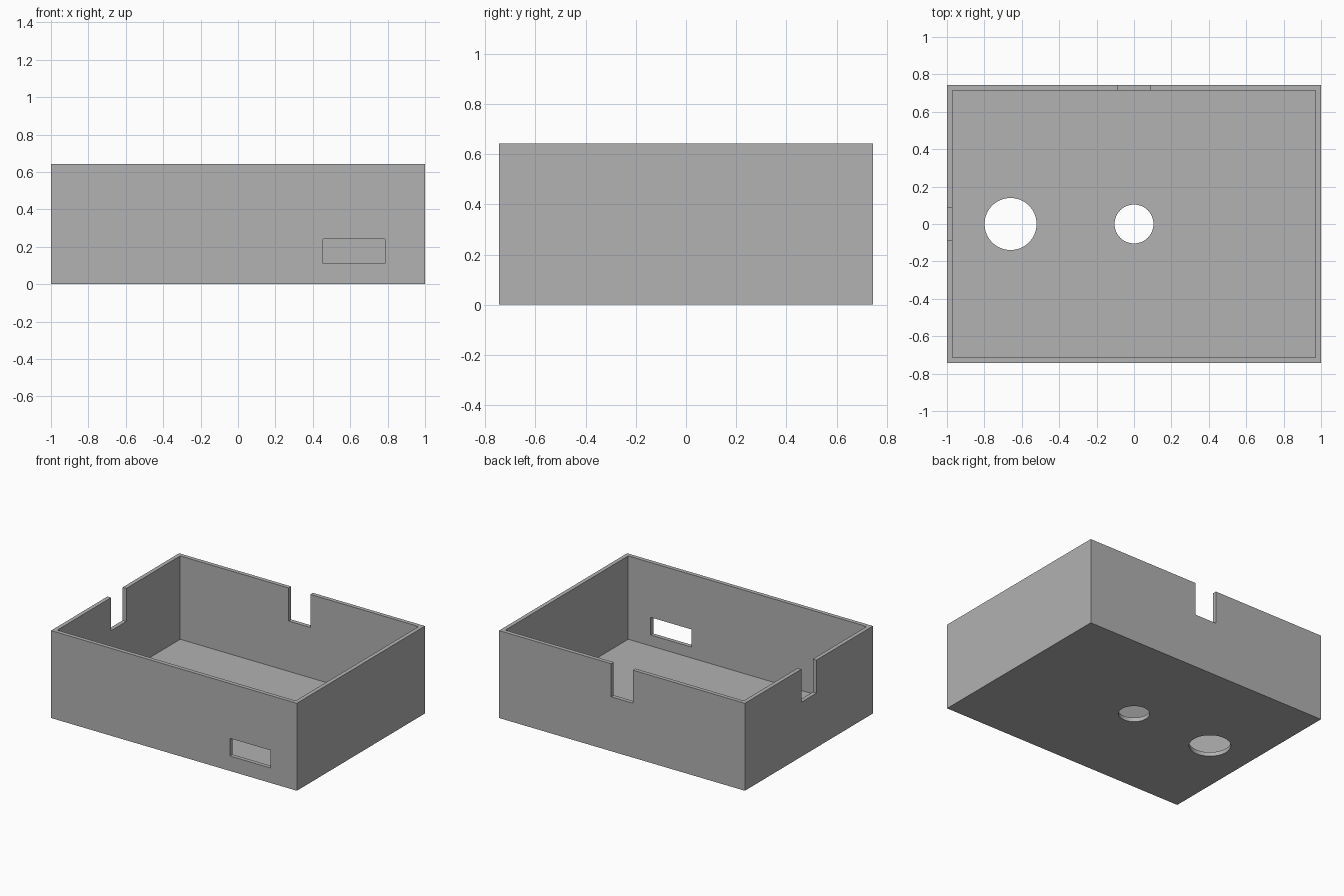
import bpy

default = bpy.data.objects.get("Cube")
if default:
    bpy.data.objects.remove(default, do_unlink=True)

HALF_X, HALF_Y, HEIGHT, WALL = 1.0, 0.744, 0.643, 0.03

grey = bpy.data.materials.new("plain grey")
grey.use_nodes = True
colour = (0.445, 0.445, 0.445, 1)
grey.diffuse_color = colour
grey.node_tree.nodes["Principled BSDF"].inputs["Base Color"].default_value = colour


def block(name, x, y, z):
    """Box spanning the given (low, high) pair on each axis."""
    spans = (x, y, z)
    bpy.ops.mesh.primitive_cube_add(size=1, location=[(a + b) / 2 for a, b in spans])
    ob = bpy.context.object
    ob.name = name
    ob.scale = [b - a for a, b in spans]
    bpy.ops.object.transform_apply(location=True, rotation=True, scale=True)
    ob.data.materials.append(grey)
    return ob


def drill(name, x, radius):
    """Vertical round cutter through the floor."""
    bpy.ops.mesh.primitive_cylinder_add(vertices=64, radius=radius, depth=0.2, location=(x, 0, 0))
    ob = bpy.context.object
    ob.name = name
    ob.data.materials.append(grey)
    return ob


# Outer shell
tray = block("open_box", (-HALF_X, HALF_X), (-HALF_Y, HALF_Y), (0, HEIGHT))

# Cavity, wall slots, front window and floor holes
slot, slot_z = (-0.088, 0.088), (HEIGHT - 0.243, HEIGHT + 0.1)
cutters = [
    block("cavity_cutter", (WALL - HALF_X, HALF_X - WALL), (WALL - HALF_Y, HALF_Y - WALL),
          (WALL, HEIGHT + 0.2)),
    block("back_slot_cutter", slot, (HALF_Y - 0.1, HALF_Y + 0.1), slot_z),
    block("right_slot_cutter", (-HALF_X - 0.1, -HALF_X + 0.1), slot, slot_z),
    block("window_cutter", (0.455, 0.787), (-HALF_Y - 0.1, -HALF_Y + 0.1), (0.11, 0.24)),
    drill("large_hole_cutter", -0.66, 0.139),
    drill("small_hole_cutter", 0, 0.104),
]

bpy.ops.object.select_all(action="DESELECT")
bpy.context.view_layer.objects.active = tray
tray.select_set(True)
for cutter in cutters:
    cut = tray.modifiers.new(cutter.name, "BOOLEAN")
    cut.operation = "DIFFERENCE"
    cut.solver = "EXACT"
    cut.object = cutter
    bpy.ops.object.modifier_apply(modifier=cut.name)
    bpy.data.objects.remove(cutter, do_unlink=True)

# Smooth hole rims, crisp box edges
bpy.ops.object.shade_smooth_by_angle()
